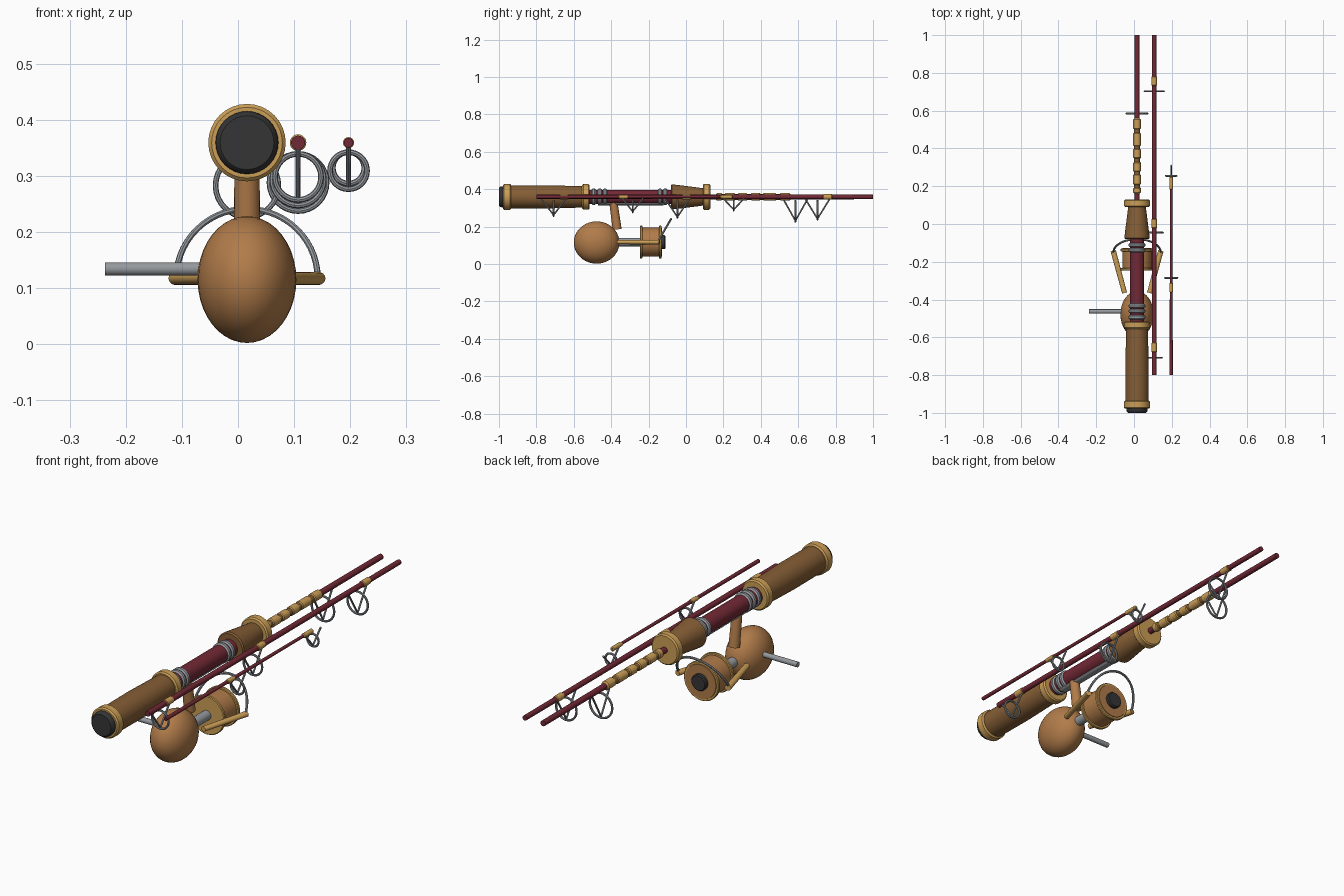
import bpy, math
from mathutils import Vector

if "Cube" in bpy.data.objects:
    bpy.data.objects.remove(bpy.data.objects["Cube"])


def material(name, rgb):
    m = bpy.data.materials.new(name)
    m.diffuse_color = (*rgb, 1)
    m.use_nodes = True
    m.node_tree.nodes["Principled BSDF"].inputs["Base Color"].default_value = m.diffuse_color
    return m


TAN = material("tan_reel", (0.44, 0.20, 0.068))
CORK = material("brown_grip", (0.235, 0.112, 0.036))
GOLD = material("gold_trim", (0.60, 0.345, 0.095))
MAROON = material("maroon_rod", (0.17, 0.022, 0.036))
GREY = material("grey_metal", (0.30, 0.32, 0.34))
BLACK = material("black_rubber", (0.035, 0.035, 0.035))

CX, CZ, RZ = 0.016, 0.359, 0.117   # main rod axis, reel axis height


def make(name, verts, faces, mat):
    me = bpy.data.meshes.new(name)
    me.from_pydata([tuple(v) for v in verts], [], faces)
    me.materials.append(mat)
    ob = bpy.data.objects.new(name, me)
    bpy.context.collection.objects.link(ob)
    bpy.context.view_layer.objects.active = ob
    bpy.ops.object.select_all(action='DESELECT')
    ob.select_set(True)
    bpy.ops.object.shade_smooth_by_angle(angle=math.radians(35))
    return ob


def lathe(name, prof, mat, x=CX, z=CZ, n=32):
    """Revolve (y, radius) points around an axis parallel to y, ends capped."""
    verts, faces = [], []
    for y, r in prof:
        for i in range(n):
            a = 2 * math.pi * i / n
            verts.append((x + r * math.cos(a), y, z + r * math.sin(a)))
    for k in range(len(prof) - 1):
        for i in range(n):
            j = (i + 1) % n
            faces.append((k * n + i, (k + 1) * n + i, (k + 1) * n + j, k * n + j))
    faces.append(tuple(range(n)))
    faces.append(tuple(reversed(range((len(prof) - 1) * n, len(prof) * n))))
    return make(name, verts, faces, mat)


def ring(name, y0, y1, r, mat, x=CX, z=CZ, b=0.006, n=32):
    """Band with softened edges."""
    b = min(b, (y1 - y0) / 3)
    return lathe(name, [(y0, r - b), (y0 + b, r), (y1 - b, r), (y1, r - b)], mat, x, z, n)


def bar(name, p, q, r0, r1, mat, n=12, flat=1.0):
    """Tapered rod from p to q; flat scales its side-to-side width."""
    p, q = Vector(p), Vector(q)
    d = (q - p).normalized()
    up = Vector((0, 0, 1)) if abs(d.z) < 0.95 else Vector((0, 1, 0))
    s = d.cross(up).normalized()
    t = s.cross(d)
    verts = [c + s * (r * flat * math.cos(2 * math.pi * i / n)) + t * (r * math.sin(2 * math.pi * i / n))
             for c, r in ((p, r0), (q, r1)) for i in range(n)]
    faces = [(i, (i + 1) % n, n + (i + 1) % n, n + i) for i in range(n)]
    faces += [tuple(reversed(range(n))), tuple(range(n, 2 * n))]
    return make(name, verts, faces, mat)


def wire(name, pts, r, mat, closed=False, n=8):
    """Round tube through a list of points lying in one plane."""
    pts = [Vector(p) for p in pts]
    m = len(pts)
    nor = (pts[m // 3] - pts[0]).cross(pts[2 * m // 3] - pts[0]).normalized()
    verts, faces = [], []
    for k, p in enumerate(pts):
        a = pts[k - 1] if closed or k else p
        c = pts[(k + 1) % m] if closed or k < m - 1 else p
        s = (c - a).normalized().cross(nor)
        for i in range(n):
            t = 2 * math.pi * i / n
            verts.append(p + s * (r * math.cos(t)) + nor * (r * math.sin(t)))
    for k in range(m if closed else m - 1):
        for i in range(n):
            j, l = (i + 1) % n, (k + 1) % m
            faces.append((k * n + i, k * n + j, l * n + j, l * n + i))
    return make(name, verts, faces, mat)


def guide(name, x, y, r, rod_r, spread=0.065):
    """Line guide: hanging ring with two V legs up to the rod."""
    top = CZ - rod_r - 0.003
    tube = 0.005
    c = top - r
    pts = [(x + (r - tube) * math.cos(a), y, c + (r - tube) * math.sin(a))
           for a in (2 * math.pi * i / 32 for i in range(32))]
    wire(name + "_ring", pts, tube, GREY, True)
    for s, tag in ((-1, "rear"), (1, "front")):
        bar(f"{name}_{tag}_leg", (x, y + s * spread, top + 0.004), (x, y, c - r + 2 * tube),
            0.0045, 0.004, GREY, 8)


# Butt cap, rear grip and trim
lathe("butt_cap", [(-1.0, 0.048), (-0.994, 0.054), (-0.985, 0.056), (-0.97, 0.056)], BLACK)
ring("butt_ring", -0.978, -0.935, 0.069, GOLD)
lathe("rear_grip", [(-0.94, 0.061), (-0.75, 0.062), (-0.545, 0.057)], CORK)
ring("rear_grip_ring", -0.555, -0.515, 0.068, GOLD)

# Reel seat with its clamp rings and foot plate
lathe("reel_seat", [(-0.53, 0.038), (-0.06, 0.038)], MAROON)
for i, y in enumerate((-0.505, -0.472, -0.445)):
    ring(f"rear_clamp_ring_{i}", y, y + 0.023, 0.044, GREY)
for i, y in enumerate((-0.15, -0.123)):
    ring(f"front_clamp_ring_{i}", y, y + 0.023, 0.044, GREY)
bar("foot_plate", (CX, -0.47, 0.322), (CX, -0.12, 0.322), 0.008, 0.008, GREY, 12, 2.4)

# Fore grip
lathe("fore_grip", [(-0.08, 0.062), (-0.074, 0.067), (-0.03, 0.062), (0.095, 0.046)], CORK)
ring("fore_grip_ring", 0.09, 0.13, 0.069, GOLD)

# Main rod with thread wraps
lathe("main_rod", [(0.11, 0.014), (1.0, 0.0125)], MAROON, n=20)
lathe("wrap_core", [(0.165, 0.016), (0.55, 0.016)], CORK, n=20)
for i, (a, b) in enumerate(((0.16, 0.195), (0.205, 0.265), (0.275, 0.33),
                            (0.345, 0.40), (0.41, 0.485), (0.50, 0.56))):
    ring(f"thread_wrap_{i}", a, b, 0.020, GOLD, n=20)
guide("main_guide", CX, 0.585, 0.061, 0.0125)

# Middle rod section
X2 = 0.107
lathe("middle_rod", [(-0.8, 0.0125), (1.0, 0.0115)], MAROON, X2, n=20)
for i, y in enumerate((-0.653, 0.003, 0.757)):
    ring(f"middle_wrap_{i}", y - 0.028, y + 0.028, 0.0148, GOLD, X2, n=20)
for i, (y, r) in enumerate(((-0.708, 0.046), (-0.046, 0.051), (0.703, 0.056))):
    guide(f"middle_guide_{i}", X2, y, r, 0.012)

# Tip rod section
X3 = 0.197
lathe("tip_rod", [(-0.8, 0.0085), (0.25, 0.0065)], MAROON, X3, n=16)
for i, (a, b) in enumerate(((-0.365, -0.308), (0.18, 0.252))):
    ring(f"tip_wrap_{i}", a, b, 0.010, GOLD, X3, n=16)
for i, (y, r) in enumerate(((-0.285, 0.038), (0.255, 0.033))):
    guide(f"tip_guide_{i}", X3, y, r, 0.009, 0.056)

# Reel body: ellipsoid
bpy.ops.mesh.primitive_uv_sphere_add(segments=32, ring_count=20, radius=1, location=(CX, -0.478, 0.115))
body = bpy.context.object
body.name = "reel_body"
body.scale = (0.088, 0.122, 0.113)
body.data.materials.append(TAN)
bpy.ops.object.shade_smooth_by_angle(angle=math.radians(35))

# Reel stem, crank and axle
bar("reel_stem", (CX, -0.368, 0.185), (CX, -0.388, 0.328), 0.024, 0.022, TAN, 20)
bar("crank_handle", (-0.237, -0.463, 0.134), (0.0, -0.463, 0.134), 0.0118, 0.0118, GREY, 20)
lathe("reel_axle", [(-0.40, 0.022), (-0.23, 0.022)], GREY, z=RZ, n=20)

# Spool with flanges and drag knob
lathe("spool_drum", [(-0.24, 0.078), (-0.132, 0.078)], TAN, z=RZ)
ring("spool_rear_flange", -0.247, -0.233, 0.088, GOLD, z=RZ, b=0.003)
ring("spool_front_flange", -0.145, -0.131, 0.088, GOLD, z=RZ, b=0.003)
lathe("spool_face", [(-0.135, 0.078), (-0.128, 0.076)], TAN, z=RZ)
lathe("drag_knob", [(-0.135, 0.037), (-0.115, 0.037), (-0.11, 0.033)], BLACK, z=RZ, n=24)

# Rotor arms on both sides, and the wire bail between them
for s, tag in ((-1, "left"), (1, "right")):
    bar(f"{tag}_rotor_arm", (CX + s * 0.066, -0.365, RZ), (CX + s * 0.126, -0.142, RZ),
        0.011, 0.012, GOLD, 16, 1.2)
arc = [math.pi * i / 28 for i in range(29)]
wire("bail_wire", [(CX + 0.126 * math.cos(a), -0.152 + 0.072 * math.sin(a), RZ + 0.124 * math.sin(a))
                   for a in arc], 0.0055, GREY)
